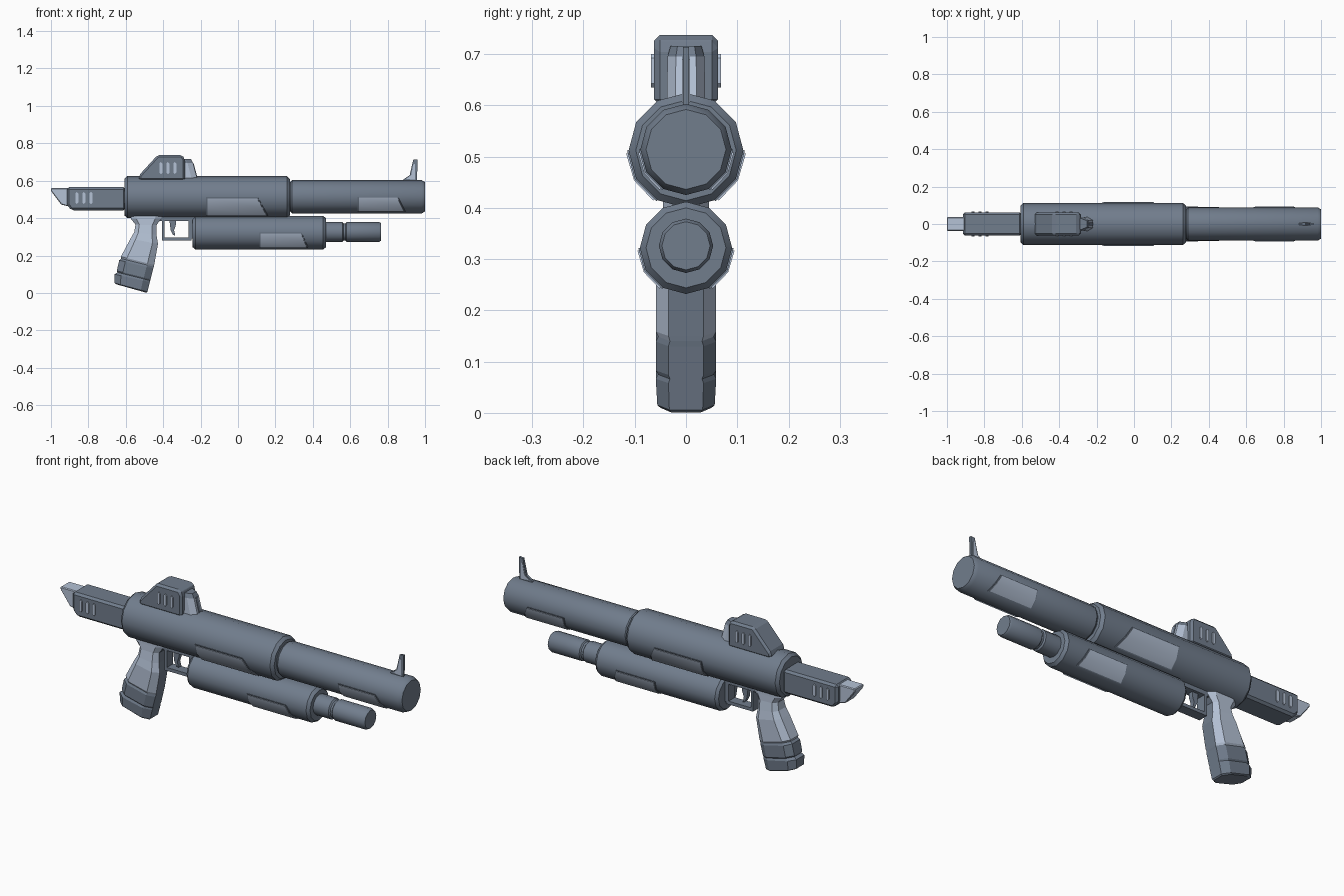
import bpy, bmesh, math

if "Cube" in bpy.data.objects:
    bpy.data.objects.remove(bpy.data.objects["Cube"])


def material(name, rgb):
    m = bpy.data.materials.new(name)
    m.diffuse_color = (*rgb, 1)
    m.use_nodes = True
    m.node_tree.nodes["Principled BSDF"].inputs["Base Color"].default_value = m.diffuse_color
    return m


STEEL = material("slate_grey", (0.165, 0.205, 0.265))
PALE = material("pale_blue_grey", (0.46, 0.54, 0.67))


def loft(name, sections, mat, bevel=0.0, smooth=32):
    """Skin closed cross-sections with equal point counts, capped at both ends."""
    bm = bmesh.new()
    rings = [[bm.verts.new(p) for p in s] for s in sections]
    n = len(rings[0])
    for a, b in zip(rings, rings[1:]):
        for i in range(n):
            bm.faces.new((a[i], a[(i + 1) % n], b[(i + 1) % n], b[i]))
    bm.faces.new(rings[0][::-1])
    bm.faces.new(rings[-1])
    if bevel:
        bm.normal_update()
        edges = [e for e in bm.edges if e.calc_face_angle(0) > math.radians(25)]
        bmesh.ops.bevel(bm, geom=edges, offset=bevel, segments=1,
                        affect='EDGES', clamp_overlap=True)
    bmesh.ops.recalc_face_normals(bm, faces=bm.faces)
    me = bpy.data.meshes.new(name)
    bm.to_mesh(me)
    bm.free()
    me.materials.append(mat)
    if smooth:
        for p in me.polygons:
            p.use_smooth = True
        me.set_sharp_from_angle(angle=math.radians(smooth))
    ob = bpy.data.objects.new(name, me)
    bpy.context.collection.objects.link(ob)
    return ob


def prism(name, pts, half, mat, bevel=0.0, y=0.0):
    """Side profile (x, z) extruded along y."""
    return loft(name, [[(x, y - half, z) for x, z in pts],
                       [(x, y + half, z) for x, z in pts]], mat, bevel, smooth=0)


def tube(name, profile, zc, mat=STEEL):
    """Twelve-sided turned part along x from (x, radius) pairs."""
    ang = [math.tau * i / 12 for i in range(12)]
    return loft(name, [[(x, r * math.cos(a), zc + r * math.sin(a)) for a in ang]
                       for x, r in profile], mat)


def side_panels(name, zc, r, x0, x_top, x_bot):
    """Curved plates on the lower quarter of a tube, both sides, slanted front end."""
    for s, tag in ((-1, "front"), (1, "back")):
        for part, mat, grow, rise in (("rim", STEEL, 0.0, 0.003), ("panel", PALE, 0.006, 0.005)):
            secs = []
            for deg in (0, 30, 60):
                a = math.radians({0: grow * 500, 30: 30, 60: 60 - grow * 500}[deg])
                x1 = x_top + (x_bot - x_top) * math.sin(a) / math.sin(math.pi / 3) - grow
                secs.append([(x, s * q * math.cos(a), zc - q * math.sin(a))
                             for x, q in ((x0 + grow, r + rise), (x1, r + rise),
                                          (x1, r - 0.008), (x0 + grow, r - 0.008))])
            loft(f"{name}_{part}_{tag}", secs, mat)


def slats(name, xs, z0, z1, y, mat):
    """Three raised upright bars on both sides."""
    for i, x in enumerate(xs):
        for s in (-1, 1):
            w = 0.008
            pts = [(x - w, z0 + w), (x, z0), (x + w, z0 + w),
                   (x + w, z1 - w), (x, z1), (x - w, z1 - w)]
            prism(f"{name}_{i}_{'front' if s < 0 else 'back'}", pts, 0.008, mat, y=s * y)


# Main tubes
tube("receiver", [(-0.607, 0.098), (-0.592, 0.112), (0.262, 0.112), (0.277, 0.098)], 0.512)
tube("barrel", [(0.26, 0.08), (0.28, 0.08), (0.29, 0.089), (0.982, 0.089), (1.0, 0.078)], 0.514)
tube("lower_tube", [(-0.242, 0.078), (-0.228, 0.09), (0.455, 0.09), (0.47, 0.078)], 0.322)
tube("lower_barrel", [(0.46, 0.053), (0.558, 0.053), (0.564, 0.046), (0.574, 0.046),
                      (0.58, 0.053), (0.755, 0.053), (0.765, 0.047)], 0.326)

# Pale panels on the tubes
side_panels("receiver_plate", 0.512, 0.112, -0.17, 0.105, 0.16)
side_panels("barrel_plate", 0.514, 0.089, 0.64, 0.855, 0.895)
side_panels("lower_plate", 0.322, 0.09, 0.115, 0.34, 0.375)

# Stock with slats and pale tip
prism("stock", [(-0.915, 0.565), (-0.6, 0.565), (-0.6, 0.442), (-0.89, 0.442), (-0.915, 0.47)],
      0.062, STEEL, 0.011)
slats("stock_slat", (-0.862, -0.824, -0.786), 0.475, 0.54, 0.06, PALE)
prism("stock_tip", [(-1.0, 0.56), (-0.9, 0.56), (-0.9, 0.462), (-0.945, 0.472), (-1.0, 0.545)],
      0.037, PALE, 0.004)

# Rear sight housing with slats and lens
prism("sight_housing", [(-0.53, 0.6), (-0.53, 0.628), (-0.43, 0.737), (-0.298, 0.737),
                        (-0.284, 0.715), (-0.284, 0.6)], 0.062, STEEL, 0.011)
slats("sight_slat", (-0.412, -0.375, -0.338), 0.635, 0.7, 0.06, PALE)
lens = loft("sight_lens", [[(-0.3, -w, z), (x - 0.03, -w, z), (x, -w * 0.55, z),
                            (x, w * 0.55, z), (x - 0.03, w, z), (-0.3, w, z)]
                           for w, z, x in ((0.038, 0.59, -0.213), (0.036, 0.695, -0.24),
                                           (0.03, 0.716, -0.252))], PALE, smooth=0)
lens.data.materials.append(STEEL)
for p in lens.data.polygons:
    if p.center.z > 0.7:
        p.material_index = 1
prism("lens_rib", [(-0.29, 0.6), (-0.212, 0.6), (-0.238, 0.695), (-0.29, 0.7)], 0.008, STEEL)

# Front sight blade
prism("front_sight", [(0.88, 0.595), (0.885, 0.607), (0.918, 0.63), (0.937, 0.712),
                      (0.96, 0.714), (0.957, 0.595)], 0.006, STEEL)
for s in (-1, 1):
    prism(f"front_sight_inlay_{s}", [(0.9, 0.61), (0.926, 0.63), (0.938, 0.69), (0.946, 0.69),
                                     (0.946, 0.605)], 0.002, PALE, y=s * 0.006)

# Grip: sections from top to bottom as rear x, z, front x, z, half width
grip_rows = [(-0.575, 0.42, -0.405, 0.42, 0.045), (-0.572, 0.395, -0.412, 0.395, 0.045),
             (-0.548, 0.365, -0.436, 0.362, 0.046), (-0.555, 0.325, -0.436, 0.31, 0.052),
             (-0.575, 0.29, -0.428, 0.262, 0.059), (-0.626, 0.194, -0.448, 0.15, 0.059),
             (-0.624, 0.184, -0.45, 0.14, 0.054), (-0.635, 0.175, -0.453, 0.13, 0.059),
             (-0.648, 0.118, -0.467, 0.074, 0.059), (-0.645, 0.11, -0.469, 0.066, 0.054),
             (-0.66, 0.1, -0.471, 0.058, 0.059), (-0.66, 0.053, -0.484, 0.006, 0.056),
             (-0.65, 0.046, -0.49, 0.001, 0.05)]
secs = []
for xr, zr, xf, zf, w in grip_rows:
    row = []
    for t, f in ((0, 0.55), (0.18, 1), (0.8, 1), (1, 0.58)):
        row.append((xr + (xf - xr) * t, w * f, zr + (zf - zr) * t))
    secs.append(row + [(x, -y, z) for x, y, z in row[::-1]])
grip = loft("grip", secs, PALE, smooth=0)
grip.data.materials.append(STEEL)
for p in grip.data.polygons:
    c = p.center
    if c.z + 0.25 * (c.x + 0.54) < 0.166 or p.normal.x > 0.8:
        p.material_index = 1

# Trigger guard and trigger
for nm, x0, x1, z0, z1 in (("bottom", -0.405, -0.248, 0.28, 0.297),
                           ("rear", -0.405, -0.392, 0.29, 0.42),
                           ("front", -0.264, -0.232, 0.29, 0.42),
                           ("top", -0.42, -0.235, 0.385, 0.425)):
    prism(f"guard_{nm}", [(x0, z0), (x1, z0), (x1, z1), (x0, z1)], 0.026, STEEL)
prism("trigger", [(-0.368, 0.4), (-0.33, 0.4), (-0.333, 0.36), (-0.342, 0.335), (-0.335, 0.306),
                  (-0.348, 0.31), (-0.36, 0.335)], 0.012, STEEL)
